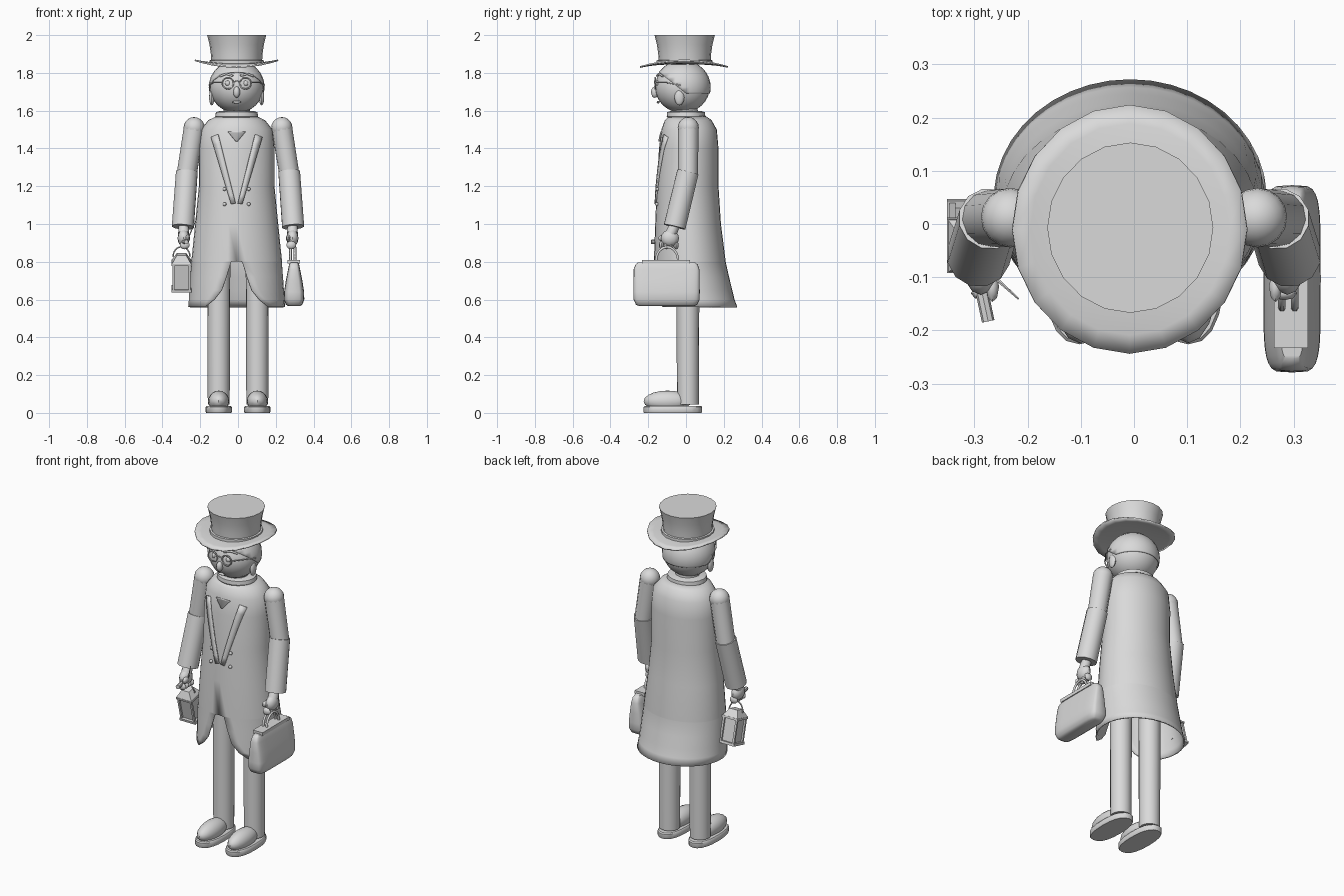
import bpy, bmesh, math
from mathutils import Vector, Matrix

old = bpy.data.objects.get("Cube")
if old:
    bpy.data.objects.remove(old)

clay = bpy.data.materials.new("clay_grey")
clay.use_nodes = True
clay.diffuse_color = (0.7, 0.7, 0.7, 1)
clay.node_tree.nodes["Principled BSDF"].inputs["Base Color"].default_value = (0.7, 0.7, 0.7, 1)
MID = -0.007  # centre line of head and body


def finish(name, bm, angle=40):
    bmesh.ops.recalc_face_normals(bm, faces=bm.faces)
    mesh = bpy.data.meshes.new(name)
    bm.to_mesh(mesh)
    bm.free()
    mesh.materials.append(clay)
    ob = bpy.data.objects.new(name, mesh)
    bpy.context.collection.objects.link(ob)
    bpy.ops.object.select_all(action="DESELECT")
    ob.select_set(True)
    bpy.context.view_layer.objects.active = ob
    bpy.ops.object.shade_smooth_by_angle(angle=math.radians(angle))
    return ob


def ball(name, loc, size, segs=16):
    bm = bmesh.new()
    bmesh.ops.create_uvsphere(bm, u_segments=segs, v_segments=segs * 2 // 3, radius=1,
                              matrix=Matrix.Translation(loc) @ Matrix.Diagonal((*size, 1)))
    return finish(name, bm)


def limb(name, p, q, r1, r2, sides=12):
    p, q = Vector(p), Vector(q)
    d = q - p
    m = Matrix.Translation((p + q) / 2) @ d.to_track_quat("Z", "Y").to_matrix().to_4x4()
    bm = bmesh.new()
    bmesh.ops.create_cone(bm, cap_ends=True, segments=sides, radius1=r1, radius2=r2,
                          depth=d.length, matrix=m)
    return finish(name, bm)


def box(name, loc, size, taper=1):
    bm = bmesh.new()
    bmesh.ops.create_cube(bm, size=1, matrix=Matrix.Translation(loc) @ Matrix.Diagonal((*size, 1)))
    for v in bm.verts:
        if v.co.z > loc[2]:
            v.co.x = loc[0] + (v.co.x - loc[0]) * taper
            v.co.y = loc[1] + (v.co.y - loc[1]) * taper
    return finish(name, bm)


def loft(name, center, rings, sides=20, power=2):
    """Closed stack of superellipse rings given as (z, rx, ry)."""
    bm = bmesh.new()
    rows = []
    for z, rx, ry in rings:
        row = []
        for i in range(sides):
            t = math.tau * i / sides
            c, s = math.cos(t), math.sin(t)
            row.append(bm.verts.new((center[0] + rx * math.copysign(abs(c) ** (2 / power), c),
                                     center[1] + ry * math.copysign(abs(s) ** (2 / power), s), z)))
        rows.append(row)
    for a, b in zip(rows, rows[1:]):
        for i in range(sides):
            j = (i + 1) % sides
            bm.faces.new((a[i], a[j], b[j], b[i]))
    bm.faces.new(rows[0])
    bm.faces.new(rows[-1])
    return finish(name, bm)


def wire(name, points, r, closed=False):
    cu = bpy.data.curves.new(name, "CURVE")
    cu.dimensions = "3D"
    cu.bevel_depth, cu.bevel_resolution, cu.use_fill_caps = r, 1, True
    sp = cu.splines.new("POLY")
    sp.points.add(len(points) - 1)
    for pt, co in zip(sp.points, points):
        pt.co = (*co, 1)
    sp.use_cyclic_u = closed
    cu.materials.append(clay)
    ob = bpy.data.objects.new(name, cu)
    bpy.context.collection.objects.link(ob)
    return ob


def arc(center, a, b, start, end, n=12):
    """Points on an arc spanned by the vectors a and b."""
    c, a, b = Vector(center), Vector(a), Vector(b)
    ts = [math.radians(start + (end - start) * i / n) for i in range(n + 1)]
    return [c + a * math.cos(t) + b * math.sin(t) for t in ts]


# Coat levels: height, half width, front y, back y, half gap of the front vent
COAT = [(1.578, .09, -.08, .095, 0), (1.55, .15, -.112, .135, 0), (1.5, .19, -.13, .163, 0),
        (1.4, .2, -.143, .172, 0), (1.2, .2, -.155, .172, 0), (1.0, .22, -.163, .185, 0),
        (.803, .24, -.17, .21, 0), (.8, .24, -.17, .21, .03), (.72, .246, -.174, .228, .055),
        (.65, .25, -.177, .245, .08), (.6, .254, -.179, .257, .12), (.56, .257, -.18, .272, .17)]


def front_y(x, z):
    for a, b in zip(COAT, COAT[1:]):
        if b[0] <= z <= a[0]:
            f = (a[0] - z) / (a[0] - b[0])
            rx, yf, yb = [a[k] + (b[k] - a[k]) * f for k in (1, 2, 3)]
            return (yf + yb) / 2 - (yb - yf) / 2 * math.sqrt(max(0, 1 - (x / rx) ** 2))
    return 0


bm = bmesh.new()
rows, steps = [], 32
for z, rx, yf, yb, gap in COAT:
    start = math.asin(gap / rx)
    row = []
    for i in range(steps + 1):
        t = start + (math.tau - 2 * start) * i / steps
        row.append(bm.verts.new((MID + rx * math.sin(t),
                                 (yf + yb) / 2 - (yb - yf) / 2 * math.cos(t), z)))
    rows.append(row)
for a, b in zip(rows, rows[1:]):
    for i in range(steps):
        bm.faces.new((a[i], a[i + 1], b[i + 1], b[i]))
bmesh.ops.remove_doubles(bm, verts=bm.verts, dist=0.0005)
coat = finish("coat", bm)
solid = coat.modifiers.new("cloth", "SOLIDIFY")
solid.thickness, solid.offset = 0.008, -1


def plate(name, left, right, n=8):
    """Thin strip lying on the coat front between two (x, z) lines."""
    bm = bmesh.new()
    prev = None
    for i in range(n + 1):
        f = i / n
        pair = []
        for (x0, z0), (x1, z1) in (left, right):
            x, z = x0 + (x1 - x0) * f, z0 + (z1 - z0) * f
            pair.append(bm.verts.new((MID + x, front_y(x, z) - .008, z)))
        if prev:
            bm.faces.new((prev[0], prev[1], pair[1], pair[0]))
        prev = pair
    ob = finish(name, bm)
    ob.modifiers.new("thick", "SOLIDIFY").thickness = 0.009
    return ob


plate("necktie", ((-.047, 1.49), (-.004, 1.437)), ((.047, 1.49), (.004, 1.437)))
loft("collar", (MID, 0), [(1.555, .1, .09), (1.57, .114, .102), (1.592, .11, .1), (1.598, .09, .082)])
limb("neck", (MID, -.005, 1.55), (MID, -.01, 1.64), .07, .07)

# Head, hair and face
HEAD = Vector((MID, -.019, 1.725))
ball("head", HEAD, (.143, .145, .137), 24)
bm = bmesh.new()
bmesh.ops.create_uvsphere(bm, u_segments=24, v_segments=16, radius=1,
                          matrix=Matrix.Translation(HEAD) @ Matrix.Diagonal((.148, .15, .142, 1)))
for co, no in (((0, -.15, 1.81), (0, .11, .14)), ((0, 0, 1.69), (0, 0, 1))):
    bmesh.ops.bisect_plane(bm, geom=bm.verts[:] + bm.edges[:] + bm.faces[:],
                           plane_co=co, plane_no=no, clear_inner=True)
hair = finish("hair", bm)
hair.modifiers.new("thick", "SOLIDIFY").thickness = 0.006
ball("nose", (MID, -.165, 1.698), (.018, .02, .03), 12)
ball("lips", (MID, -.147, 1.645), (.024, .008, .007), 12)
wire("glasses_bridge", arc((MID, -.166, 1.745), (.016, 0, 0), (0, 0, .012), 0, 180, 6), .003)

# Hat
loft("hat_crown", (MID, -.007), [(1.85, .145, .148), (1.866, .145, .148), (1.868, .135, .138),
     (1.9, .137, .14), (1.95, .144, .147), (2.0, .156, .16)], 20)
bm = bmesh.new()
rows = []
for k in range(5):
    f = .4 + .6 * k / 4
    rows.append([bm.verts.new((-.008 + .22 * f * math.cos(t), -.01 + .234 * f * math.sin(t),
                               1.853 + .018 * f ** 3 * math.cos(2 * t)))
                 for t in [math.tau * i / 20 for i in range(20)]])
for a, b in zip(rows, rows[1:]):
    for i in range(20):
        bm.faces.new((a[i], a[(i + 1) % 20], b[(i + 1) % 20], b[i]))
bm.faces.new(rows[0])
brim = finish("hat_brim", bm)
brim.modifiers.new("thick", "SOLIDIFY").thickness = 0.008

# Mirrored parts: face details, lapels, arms, hands, legs and shoes
for side, s in (("left", 1), ("right", -1)):
    eye = (MID + s * .047, -.164, 1.745)
    ball(side + "_eye", (eye[0], -.15, 1.745), (.014, .01, .014), 12)
    wire(side + "_lens_rim", arc(eye, (.03, 0, 0), (0, 0, .03), 0, 342, 19), .004, True)
    wire(side + "_glasses_arm", [(eye[0] + s * .03, -.16, 1.748), (MID + s * .125, -.1, 1.748),
                                 (MID + s * .147, -.03, 1.735)], .003)
    wire(side + "_eyebrow", [(MID + s * .02, -.154, 1.785), (MID + s * .055, -.142, 1.795),
                             (MID + s * .09, -.122, 1.782)], .006)
    ball(side + "_ear", (MID + s * .132, -.035, 1.67), (.014, .026, .042), 12)
    plate(side + "_lapel", ((s * .137, 1.46), (s * .03, 1.105)), ((s * .1, 1.475), (s * .006, 1.11)))
    for z in (1.185, 1.105):
        ball(side + "_coat_button", (MID + s * .064, front_y(.064, z) - .004, z), (.01, .01, .01), 8)

    shoulder, elbow = (s * .232, .012, 1.51), (s * .272, .01, 1.26)
    wrist = (s * .292, -.06, .985)
    ball(side + "_shoulder", shoulder, (.056, .056, .056))
    limb(side + "_upper_arm", shoulder, elbow, .055, .053)
    limb(side + "_forearm", (s * .271, .01, 1.275), wrist, .059, .06)
    hx = s * .288
    limb(side + "_wrist", (hx, -.055, 1.0), (hx, -.08, .95), .027, .03, 10)
    ball(side + "_palm", (hx, -.085, .925), (.032, .048, .045), 12)
    for i in range(4):
        ball(side + "_finger", (hx - s * .006, -.13 + i * .026, .888), (.026, .014, .022), 8)
    ball(side + "_thumb", (hx - s * .022, -.118, .925), (.013, .03, .018), 8)

    lx = s * .102
    limb(side + "_leg", (lx, .01, .045), (lx, .01, .95), .058, .062, 16)
    loft(side + "_sole", (lx, -.07), [(0, .066, .152), (.006, .069, .156), (.03, .069, .156),
                                      (.036, .064, .15)], 20, 2.4)
    ball(side + "_shoe_upper", (lx, -.098, .062), (.056, .126, .056))

# Travelling bag in the left hand
loft("bag_body", (.297, -.103), [(.565, .03, .145), (.573, .044, .162), (.6, .054, .175),
     (.64, .053, .176), (.7, .044, .175), (.76, .032, .174), (.785, .027, .165), (.797, .022, .15)], 28, 5)
box("bag_frame", (.295, -.106, .8), (.064, .255, .02))
for dx in (-.012, .012):
    wire("bag_handle", arc((.29 + dx, -.1, .808), (0, .058, 0), (0, 0, .07), 0, 180), .007)

# Lantern, built upright below its hanging point and then tilted
lantern = [box("lantern_base", (0, 0, -.205), (.104, .104, .015)),
           box("lantern_top", (0, 0, -.062), (.104, .104, .012)),
           box("lantern_glass", (0, 0, -.135), (.076, .076, .135)),
           box("lantern_roof", (0, 0, -.036), (.1, .1, .04), .5),
           wire("lantern_bail", arc((0, 0, -.03), (.045, 0, 0), (0, 0, .055), 0, 180), .004)]
for sx in (-1, 1):
    for sy in (-1, 1):
        lantern.append(box("lantern_post", (sx * .042, sy * .042, -.135), (.012, .012, .135)))
for ob in lantern:
    ob.matrix_world = Matrix.Translation((-.299, -.055, .855)) @ Matrix.Rotation(math.radians(14), 4, "X")
limb("lantern_grip", (-.296, -.08, .905), (-.274, -.183, .905), .012, .012, 8)
limb("lantern_taper", (-.262, -.1, .93), (-.218, -.14, 1.03), .004, .002, 6)
